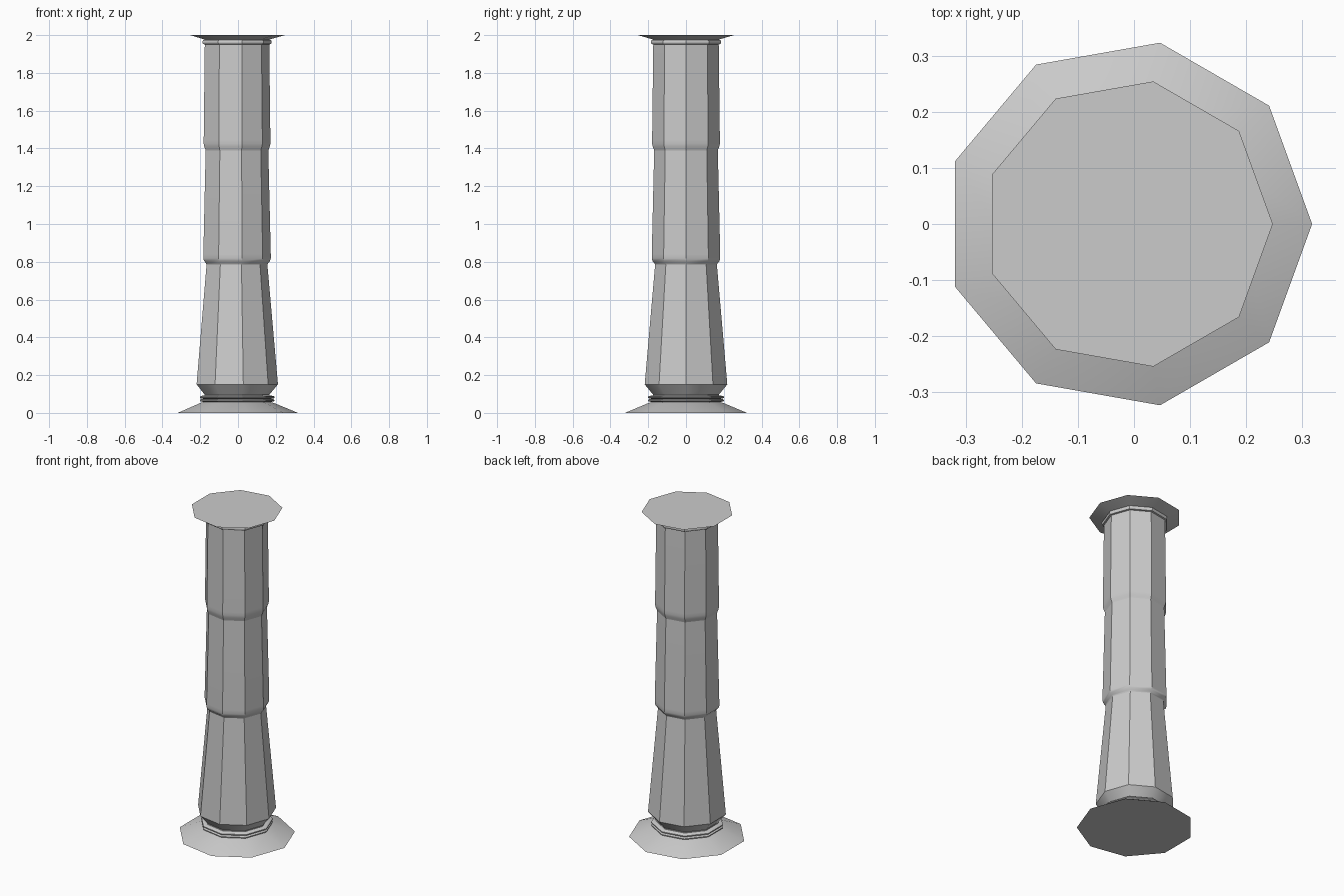
import bpy, bmesh
from math import cos, sin, radians, pi

if "Cube" in bpy.data.objects:
    bpy.data.objects.remove(bpy.data.objects["Cube"])

SIDES = 9
CX = -0.0105  # axis offset so the nine-sided outline is centred on x = 0


def lathe(name, profile, cap_bottom=False, cap_top=False):
    """Revolve (radius, z) points into a nine-sided part."""
    bm = bmesh.new()
    rings = [[bm.verts.new((CX + r * cos(2 * pi * i / SIDES),
                            r * sin(2 * pi * i / SIDES), z))
              for i in range(SIDES)] for r, z in profile]
    for low, high in zip(rings, rings[1:]):
        for i in range(SIDES):
            j = (i + 1) % SIDES
            bm.faces.new((low[i], low[j], high[j], high[i]))
    if cap_bottom:
        bm.faces.new(rings[0][::-1])
    if cap_top:
        bm.faces.new(rings[-1])
    mesh = bpy.data.meshes.new(name)
    bm.to_mesh(mesh)
    bm.free()
    obj = bpy.data.objects.new(name, mesh)
    bpy.context.collection.objects.link(obj)
    bpy.ops.object.select_all(action='DESELECT')
    obj.select_set(True)
    bpy.context.view_layer.objects.active = obj
    bpy.ops.object.shade_smooth_by_angle(angle=radians(32))
    return obj


def bead(name, r_in, r_out, z0, z1):
    """Rounded ring moulding."""
    h = z1 - z0
    d = r_out - r_in
    lathe(name, [(r_in, z0), (r_in + d * 0.75, z0 + h * 0.1), (r_out, z0 + h * 0.35),
                 (r_out, z0 + h * 0.65), (r_in + d * 0.75, z1 - h * 0.1), (r_in, z1)])


# flared foot
lathe("foot", [(0.328, 0.0), (0.20, 0.053), (0.178, 0.058)], cap_bottom=True)

# base mouldings
bead("lower_base_ring", 0.178, 0.204, 0.058, 0.074)
bead("upper_base_ring", 0.178, 0.204, 0.074, 0.092)

# lower shaft with undercut bevel
lathe("lower_shaft", [(0.178, 0.092), (0.178, 0.098), (0.222, 0.151), (0.166, 0.785)])

# middle shaft with rounded lower lip
lathe("middle_shaft", [(0.166, 0.785), (0.170, 0.794), (0.180, 0.804),
                       (0.184, 0.818), (0.184, 0.84), (0.171, 1.388)])

# upper shaft with rounded lower lip
lathe("upper_shaft", [(0.171, 1.388), (0.174, 1.398), (0.179, 1.410),
                      (0.182, 1.425), (0.182, 1.445), (0.176, 1.95)])

# neck moulding and flared capital
bead("neck_ring", 0.174, 0.189, 1.95, 1.976)
lathe("capital", [(0.174, 1.976), (0.182, 1.978), (0.258, 2.0)], cap_top=True)
